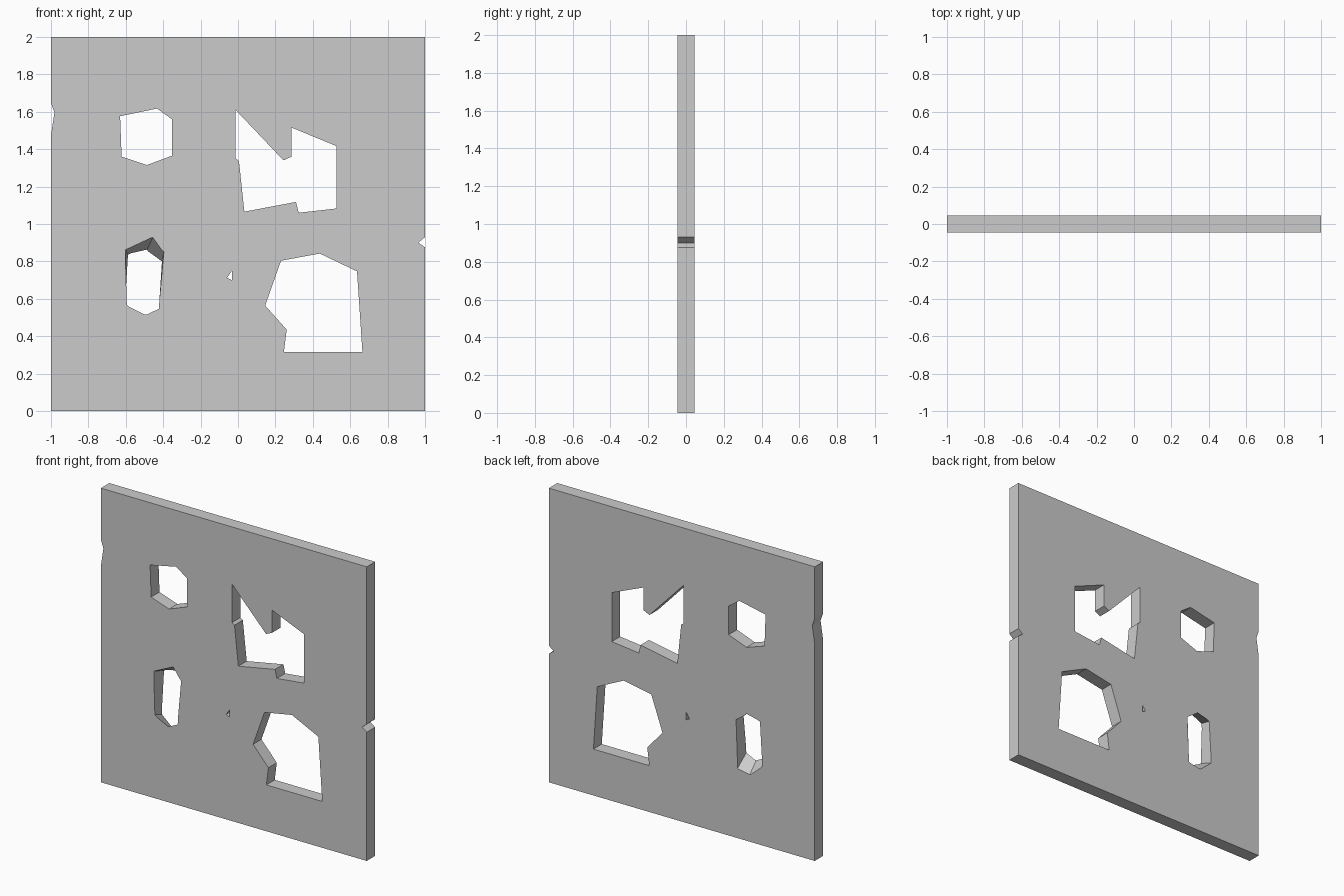
import bpy, bmesh

if "Cube" in bpy.data.objects:
    bpy.data.objects.remove(bpy.data.objects["Cube"])

HALF = 0.045  # half the panel thickness


def prisms(name, loops, reach=1.0):
    """Loft each (front, back) pair of x-z outlines into a closed solid."""
    bm = bmesh.new()
    for front, back in loops:
        k = (reach - 1) / 2
        f, b = [], []
        for (fx, fz), (bx, bz) in zip(front, back):
            dx, dz = (bx - fx) * k, (bz - fz) * k
            f.append(bm.verts.new((fx - dx, -HALF * reach, fz - dz)))
            b.append(bm.verts.new((bx + dx, HALF * reach, bz + dz)))
        n = len(f)
        bm.faces.new(f)
        bm.faces.new(b[::-1])
        for i in range(n):
            j = (i + 1) % n
            bm.faces.new((f[j], f[i], b[i], b[j]))
    bmesh.ops.recalc_face_normals(bm, faces=bm.faces)
    mesh = bpy.data.meshes.new(name)
    bm.to_mesh(mesh)
    bm.free()
    obj = bpy.data.objects.new(name, mesh)
    bpy.context.collection.objects.link(obj)
    return obj


# Square panel with a chipped notch in each side edge
outline = [(-1, 0), (1, 0), (1, 0.875), (0.964, 0.90), (1, 0.93), (1, 2),
           (-1, 2), (-1, 1.65), (-0.981, 1.595), (-1, 1.47)]
panel = prisms("wall_panel", [(outline, outline)])

# Straight broken openings
upper_left = [(-0.63, 1.576), (-0.433, 1.617), (-0.353, 1.56), (-0.353, 1.365),
              (-0.487, 1.315), (-0.622, 1.36)]
upper_right = [(-0.013, 1.61), (0.243, 1.34), (0.287, 1.36), (0.287, 1.515),
               (0.527, 1.416), (0.527, 1.083), (0.324, 1.06), (0.31, 1.118),
               (0.034, 1.066), (0.005, 1.337), (-0.013, 1.35)]
lower_right = [(0.23, 0.804), (0.437, 0.842), (0.636, 0.747), (0.665, 0.315),
               (0.245, 0.315), (0.26, 0.436), (0.145, 0.564)]
chip = [(-0.032, 0.752), (-0.032, 0.70), (-0.058, 0.713)]

# Slanted opening: different outline on front and back
slant_front = [(-0.60, 0.863), (-0.455, 0.928), (-0.396, 0.852),
               (-0.422, 0.547), (-0.497, 0.515), (-0.594, 0.568)]
slant_back = [(-0.588, 0.836), (-0.487, 0.863), (-0.406, 0.80),
              (-0.42, 0.475), (-0.511, 0.456), (-0.603, 0.533)]

holes = [(h, h) for h in (upper_left, upper_right, lower_right, chip)]
holes.append((slant_front, slant_back))
cutter = prisms("hole_cutter", holes, reach=1.3)
cutter.hide_render = True

# Cut the openings, then discard the cutter
cut = panel.modifiers.new("openings", 'BOOLEAN')
cut.operation = 'DIFFERENCE'
cut.solver = 'EXACT'
cut.object = cutter
bpy.context.view_layer.objects.active = panel
bpy.ops.object.modifier_apply(modifier=cut.name)
bpy.data.objects.remove(cutter)
